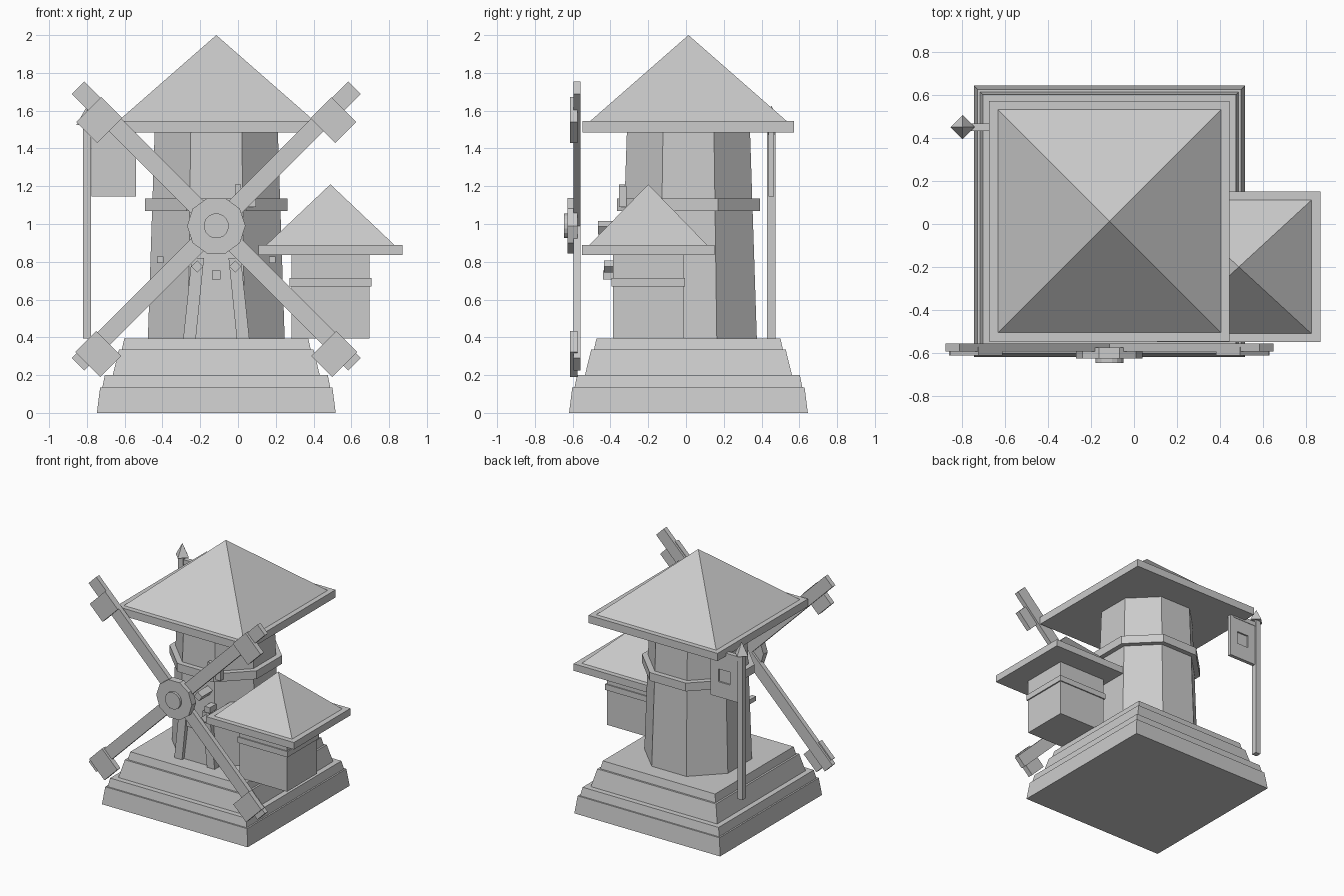
import bpy, bmesh, math
from mathutils import Matrix, Vector

cube = bpy.data.objects.get("Cube")
if cube:
    bpy.data.objects.remove(cube, do_unlink=True)

grey = bpy.data.materials.new("plain grey")
grey.use_nodes = True
grey.diffuse_color = (0.6, 0.6, 0.6, 1)
grey.node_tree.nodes["Principled BSDF"].inputs["Base Color"].default_value = (0.6, 0.6, 0.6, 1)

CX, CY = -0.115, 0.013          # tower axis
HUB_Z = 0.99


def finish(name, bm):
    bmesh.ops.remove_doubles(bm, verts=bm.verts, dist=1e-5)
    bmesh.ops.recalc_face_normals(bm, faces=bm.faces)
    mesh = bpy.data.meshes.new(name)
    bm.to_mesh(mesh)
    bm.free()
    mesh.materials.append(grey)
    obj = bpy.data.objects.new(name, mesh)
    bpy.context.collection.objects.link(obj)
    return obj


def taper(name, sides, center, z0, z1, low, high, aspect=1, turn=None, axis_y=False):
    """Prism or frustum; low and high are apothems, axis along z or -y."""
    bm = bmesh.new()
    k = 1 / math.cos(math.pi / sides)
    bmesh.ops.create_cone(bm, cap_ends=True, segments=sides, radius1=low * k,
                          radius2=high * k, depth=z1 - z0)
    spin = math.pi / sides if turn is None else turn
    bm.transform(Matrix.Translation((0, 0, (z0 + z1) / 2)) @ Matrix.Diagonal((1, aspect, 1, 1))
                 @ Matrix.Rotation(spin, 4, 'Z'))
    if axis_y:
        bm.transform(Matrix.Rotation(math.pi / 2, 4, 'X'))
    bm.transform(Matrix.Translation(center))
    return finish(name, bm)


def box(name, center, size, tilt=0):
    bm = bmesh.new()
    bmesh.ops.create_cube(bm, size=1)
    bm.transform(Matrix.Translation(center) @ Matrix.Rotation(tilt, 4, 'Y')
                 @ Matrix.Diagonal((*size, 1)))
    return finish(name, bm)


axis = (CX, CY, 0)

# Stepped base
steps = [(0, .135, .632, .615), (.135, .2, .603, .59),
         (.2, .335, .548, .515), (.335, .395, .50, .487)]
for i, (z0, z1, low, high) in enumerate(steps):
    taper(f"base_step_{i + 1}", 4, axis, z0, z1, low, high)

# Octagonal tower, belt and roof
taper("tower", 8, axis, .395, 1.49, .362, .326)
taper("tower_belt", 8, axis, 1.07, 1.135, .378, .378)
taper("tower_eaves", 4, axis, 1.485, 1.545, .56, .56)
taper("tower_roof", 4, axis, 1.545, 2.0, .52, 0)

# Side house
house = (.489, -.2, 0)
taper("house_walls", 4, house, .395, .84, .207, .207, .9)
taper("house_belt", 4, house, .67, .715, .217, .217, .9)
taper("house_eaves", 4, house, .835, .89, .381, .381, .92)
taper("house_roof", 4, house, .89, 1.21, .338, 0, .92)

# Sail hub and cap
hub = (CX, 0, HUB_Z)
taper("sail_hub", 10, hub, .575, .628, .147, .147, axis_y=True)
taper("hub_cap", 16, hub, .62, .647, .065, .065, axis_y=True)

# Crossed sail arms with end boards hanging below each arm
for side in (-1, 1):
    box(f"sail_arm_{side}", (CX, -.576, HUB_Z), (2.07, .037, .093), side * math.pi / 4)
    for label, dx, dz in (("upper", .62, .56), ("lower", .625, -.678)):
        tilt = -side * math.copysign(math.pi / 4, dz)
        box(f"{label}_sail_board_{side}", (CX + side * dx, -.594, HUB_Z + dz),
            (.157, .04, .187), tilt)

# Leaning door posts
for side in (-1, 1):
    bm = bmesh.new()
    outline = [(.108, .395), (.175, .395), (.13, .82), (.065, .82)]
    verts = [bm.verts.new((CX + side * x, -.375, z)) for x, z in outline]
    face = bm.faces.new(verts)
    out = bmesh.ops.extrude_face_region(bm, geom=[face])
    moved = [v for v in out["geom"] if isinstance(v, bmesh.types.BMVert)]
    bmesh.ops.translate(bm, verts=moved, vec=(0, .08, 0))
    finish(f"door_post_{side}", bm)

# Small studs around the doorway
box("door_stud_middle", (CX, -.405, .73), (.045, .07, .05))
for side in (-1, 1):
    box(f"door_stud_inner_{side}", (CX + side * .1, -.4, .775), (.045, .07, .045), math.pi / 4)
    box(f"door_stud_outer_{side}", (CX + side * .296, -.215, .81), (.035, .08, .035))
box("front_stud", (.02, -.37, .865), (.045, .08, .045))
box("tilted_stud", (-.02, -.4, .98), (.05, .13, .05), .6)

# Blocks above the belt
box("belt_block_tall", (0, -.335, 1.15), (.03, .04, .12))
box("belt_block_short", (.075, -.335, 1.145), (.04, .04, .11))

# Sign post with finial and cross bar
post = (-.799, .452, 0)
box("sign_post", (post[0], post[1], .96), (.042, .044, 1.13))
taper("post_finial", 4, post, 1.525, 1.625, .04, 0, turn=0)
box("sign_bar", (-.69, .452, 1.49), (.24, .035, .035))

# Hanging sign board with a square recess at the back
bm = bmesh.new()
bmesh.ops.create_cube(bm, size=1)
bm.transform(Matrix.Translation((-.658, .452, 1.315)) @ Matrix.Diagonal((.235, .028, .34, 1)))
back = max(bm.faces, key=lambda f: f.calc_center_median().y)
bmesh.ops.inset_individual(bm, faces=[back], thickness=.06)
mid = back.calc_center_median()
for v in back.verts:
    v.co = mid + Vector((math.copysign(.05, v.co.x - mid.x), 0, math.copysign(.05, v.co.z - mid.z)))
inner = bmesh.ops.extrude_discrete_faces(bm, faces=[back])["faces"][0]
bmesh.ops.translate(bm, verts=inner.verts, vec=(0, -.012, 0))
finish("sign_board", bm)
